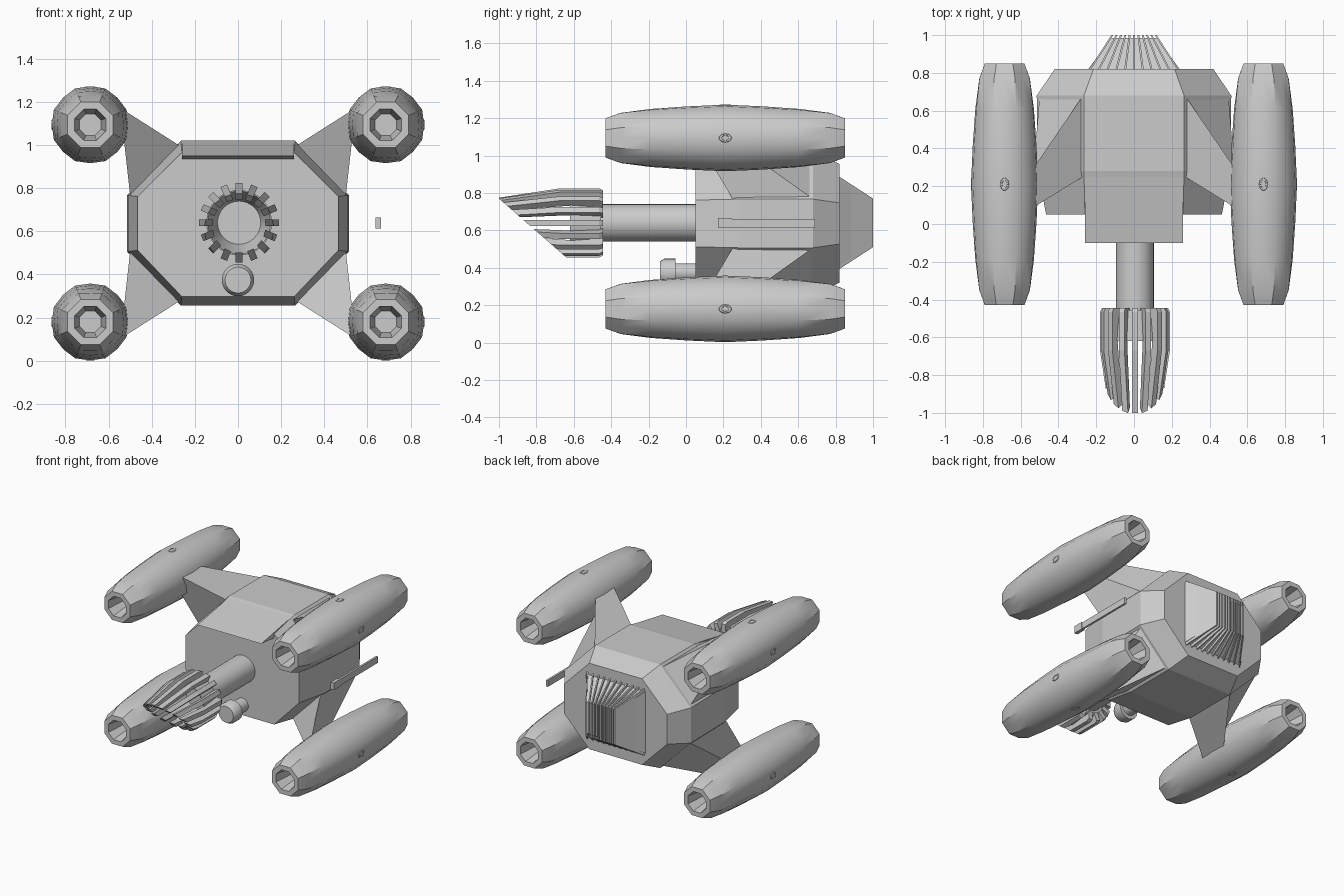
import bpy, bmesh
from math import cos, sin, pi, tau
from mathutils import Vector, Matrix

if "Cube" in bpy.data.objects:
    bpy.data.objects.remove(bpy.data.objects["Cube"])

ZC = 0.637  # mid height of the craft


def loft(name, rings, cut=None, smooth=False, caps=True):
    """Skin a list of equal-length point rings; optionally cut with (point, normal)."""
    bm = bmesh.new()
    vs = [[bm.verts.new(p) for p in r] for r in rings]
    n = len(rings[0])
    for a, b in zip(vs, vs[1:]):
        for i in range(n):
            bm.faces.new((a[i], a[(i + 1) % n], b[(i + 1) % n], b[i]))
    if caps:
        bm.faces.new(vs[0])
        bm.faces.new(vs[-1])
    if cut:
        bmesh.ops.bisect_plane(bm, geom=bm.verts[:] + bm.edges[:] + bm.faces[:],
                               plane_co=cut[0], plane_no=cut[1], clear_outer=True)
        bmesh.ops.holes_fill(bm, edges=[e for e in bm.edges if e.is_boundary])
    bmesh.ops.recalc_face_normals(bm, faces=bm.faces[:])
    me = bpy.data.meshes.new(name)
    bm.to_mesh(me)
    bm.free()
    ob = bpy.data.objects.new(name, me)
    bpy.context.collection.objects.link(ob)
    if smooth:
        bpy.ops.object.select_all(action='DESELECT')
        ob.select_set(True)
        bpy.context.view_layer.objects.active = ob
        bpy.ops.object.shade_smooth_by_angle(angle=0.6)
    return ob


def lathe(name, profile, cx, cz, n=32, smooth=True):
    """Turn a (y, radius) profile around a line parallel to y."""
    return loft(name, [[(cx + r * cos(tau * i / n), y, cz + r * sin(tau * i / n))
                        for i in range(n)] for y, r in profile], smooth=smooth)


def box(name, x0, x1, y0, y1, z0, z1):
    return loft(name, [[(x, y0, z0), (x, y1, z0), (x, y1, z1), (x, y0, z1)] for x in (x0, x1)])


def octagon(y, hx, fx, zb, zt, fz):
    return [(hx, y, ZC - fz), (hx, y, ZC + fz), (fx, y, zt), (-fx, y, zt),
            (-hx, y, ZC + fz), (-hx, y, ZC - fz), (-fx, y, zb), (fx, y, zb)]


# Main hull, with bevelled tail and a lip over the nose
loft("hull", [octagon(0.05, 0.465, 0.26, 0.297, 0.965, 0.125),
              octagon(0.28, 0.51, 0.265, 0.256, 1.02, 0.13),
              octagon(0.68, 0.515, 0.265, 0.256, 1.02, 0.13),
              octagon(0.82, 0.42, 0.215, 0.32, 0.955, 0.11)])
loft("nose_lip", [[(x, -0.1, 0.95), (x, 0.29, 1.02), (x, 0.29, 0.94), (x, 0.05, 0.935)]
                  for x in (-0.26, 0.26)])

# Tail vent: tapered core with fins over its top, rear and bottom
def rect(y, hx, hz):
    return [(-hx, y, 0.64 - hz), (hx, y, 0.64 - hz), (hx, y, 0.64 + hz), (-hx, y, 0.64 + hz)]

loft("vent_core", [rect(0.81, 0.25, 0.235), rect(0.985, 0.12, 0.115)])
for i in range(11):
    u = (i - 5) / 5
    loft("vent_fin", [[(u * 0.235 + t, 0.815, 0.39), (u * 0.115 + t, 1.0, 0.51),
                       (u * 0.115 + t, 1.0, 0.77), (u * 0.235 + t, 0.815, 0.89)]
                      for t in (-0.005, 0.005)])

# Engine pods: octagonal ends swelling to a rounder middle, with recessed mouths
half = [(0.50, 0.05, 1), (0.64, 0.072, 1), (0.64, 0.105, 1), (0.56, 0.134, 0.9),
        (0.40, 0.155, 0.4), (0.20, 0.169, 0.1), (0, 0.178, 0)]
stations = [(-d, r, k) for d, r, k in half] + [(d, r, k) for d, r, k in half[-2::-1]]


def pod(cx, cz):
    rings = []
    for d, r, k in stations:
        ring = []
        for i in range(16):
            f = (1.025 + 0.057 * k) if i % 2 else 1
            a = tau * i / 16
            ring.append((cx + r * f * cos(a), 0.21 + d, cz + r * f * sin(a)))
        rings.append(ring)
    loft("engine_pod", rings, smooth=True)


def port(name, loc, axis):
    rot = Vector((0, 0, 1)).rotation_difference(Vector(axis)).to_matrix().to_4x4()
    bpy.ops.mesh.primitive_torus_add(major_segments=10, minor_segments=6,
                                     major_radius=0.018, minor_radius=0.007)
    ob = bpy.context.object
    ob.name = name
    ob.data.transform(Matrix.Translation(loc) @ Matrix.Diagonal((1, 1.5, 1, 1)) @ rot)


for sx in (1, -1):
    for sz in (1, -1):
        cx, cz = sx * 0.685, ZC + sz * 0.457
        pod(cx, cz)
        port("pod_side_port", (cx + sx * 0.173, 0.21, cz), (sx, 0, 0))
        port("pod_cap_port", (cx, 0.21, cz + sz * 0.172), (0, 0, sz))
        # Swept pylon from the hull chamfer to the pod
        def quad(xa, za, xb, zb, y0, y1):
            a, b = ZC + sz * za, ZC + sz * zb
            return [(sx * xa, y0, a), (sx * xa, y1, a), (sx * xb, y1, b), (sx * xb, y0, b)]
        loft("pylon", [quad(0.27, 0.36, 0.50, 0.13, 0.25, 0.68),
                       quad(0.53, 0.525, 0.53, 0.40, 0.09, 0.30)])

# Gun: barrel, inner flare and a ring of slats cut off at a slant
GZ = 0.64
lathe("gun_barrel", [(0.08, 0.1), (-0.46, 0.1)], 0.005, GZ)
lathe("gun_flare", [(-0.455, 0.1), (-0.455, 0.135), (-0.62, 0.152), (-0.62, 0.146), (-0.47, 0.1)],
      0.005, GZ)
profile = [(-0.445, 0.115), (-0.445, 0.175), (-0.465, 0.185), (-0.67, 0.185),
           (-1.0, 0.135), (-1.0, 0.105), (-0.63, 0.145)]
cut = (Vector((0, -1.0, 0.77)), Vector((0, -0.315, -0.36)))
for i in range(16):
    a = tau * i / 16 + pi / 2
    c, s = cos(a), sin(a)
    loft("gun_slat", [[(0.005 + r * c - t * s, y, GZ + r * s + t * c) for y, r in profile]
                      for t in (-0.016, 0.016)], cut=cut)

# Sensor under the gun
lathe("sensor", [(0.07, 0.05), (-0.055, 0.05), (-0.055, 0.075), (-0.115, 0.075), (-0.14, 0.06)],
      0, 0.374, 24)

# Side rail floating off the right flank
box("rail", 0.645, 0.66, 0.17, 0.69, 0.615, 0.662)
box("rail_block", 0.638, 0.664, 0.17, 0.245, 0.612, 0.665)
